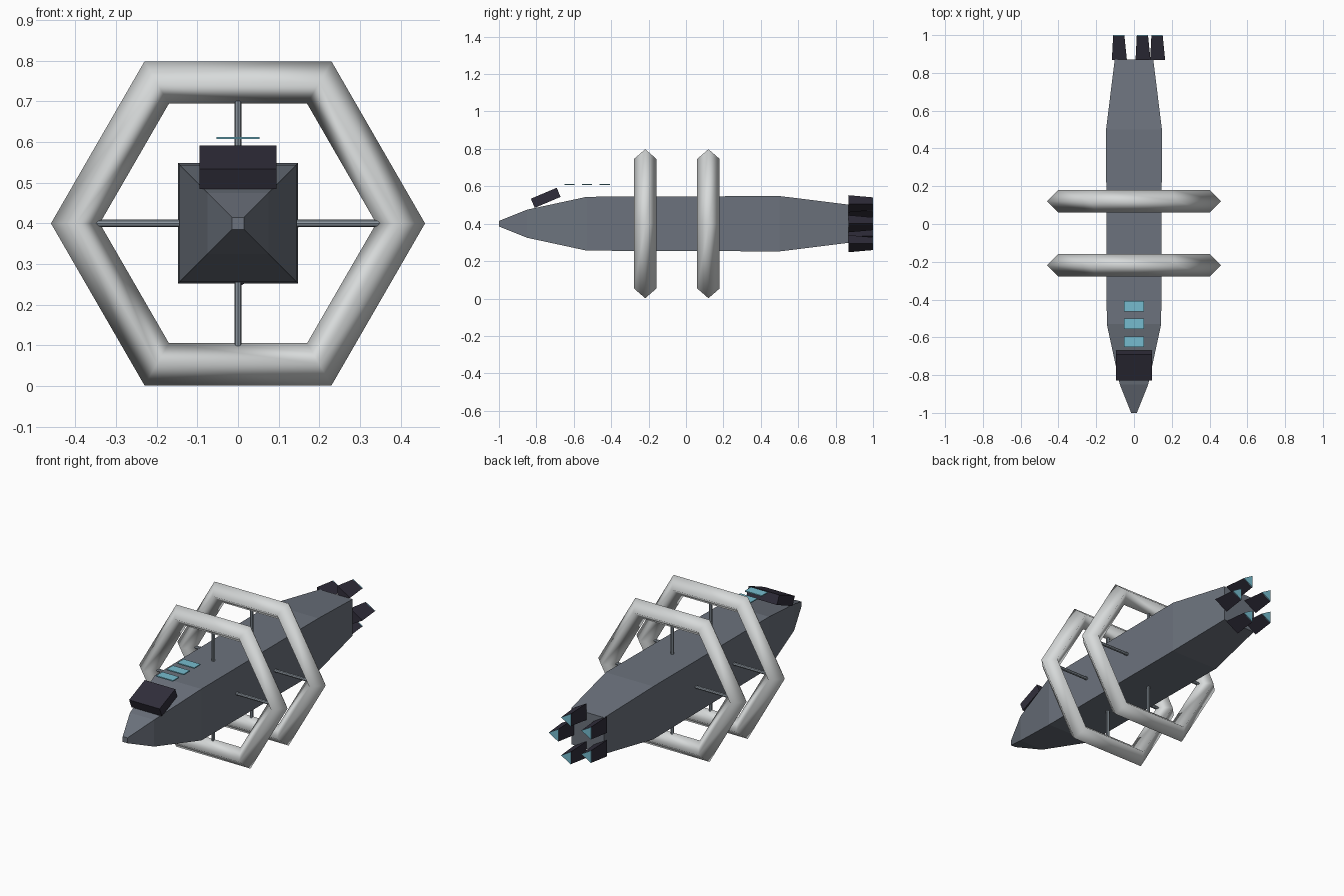
import bpy, bmesh, math
from mathutils import Matrix, Vector

if "Cube" in bpy.data.objects:
    bpy.data.objects.remove(bpy.data.objects["Cube"], do_unlink=True)

AXIS_Z = 0.4


def material(name, rgb):
    m = bpy.data.materials.new(name)
    m.use_nodes = True
    m.diffuse_color = (*rgb, 1)
    m.node_tree.nodes["Principled BSDF"].inputs["Base Color"].default_value = (*rgb, 1)
    return m


hull_grey = material("hull grey", (0.15, 0.17, 0.205))
ring_white = material("ring white", (0.68, 0.70, 0.70))
strut_grey = material("strut grey", (0.26, 0.30, 0.34))
dark_metal = material("dark metal", (0.03, 0.027, 0.043))
glow_cyan = material("glow cyan", (0.18, 0.50, 0.62))


def finish(name, bm, mat, smooth=False):
    bmesh.ops.recalc_face_normals(bm, faces=bm.faces)
    mesh = bpy.data.meshes.new(name)
    bm.to_mesh(mesh)
    bm.free()
    mesh.materials.append(mat)
    for p in mesh.polygons:
        p.use_smooth = smooth
    obj = bpy.data.objects.new(name, mesh)
    bpy.context.collection.objects.link(obj)
    return obj


def loft(name, loops, mat, smooth=False, closed=False):
    """Skin a list of point loops; closed joins the last loop to the first."""
    bm = bmesh.new()
    rows = [[bm.verts.new(p) for p in loop] for loop in loops]
    pairs = list(zip(rows, rows[1:]))
    if closed:
        pairs.append((rows[-1], rows[0]))
    for a, b in pairs:
        for i in range(len(a)):
            j = (i + 1) % len(a)
            bm.faces.new((a[i], a[j], b[j], b[i]))
    if not closed:
        bm.faces.new(rows[0])
        bm.faces.new(rows[-1])
    return finish(name, bm, mat, smooth)


def polygon(cx, y, cz, radius, sides, turn=0.0):
    angles = [turn + math.tau * i / sides for i in range(sides)]
    return [(cx + radius * math.cos(a), y, cz + radius * math.sin(a)) for a in angles]


def box(name, center, size, mat, tilt=0.0):
    bm = bmesh.new()
    bmesh.ops.create_cube(bm, size=1, matrix=Matrix.Translation(center)
                          @ Matrix.Rotation(tilt, 4, "X") @ Matrix.Diagonal((*size, 1)))
    return finish(name, bm, mat)


# Square-section hull tapering to nose and tail
stations = [(-1, 0.015), (-0.85, 0.075), (-0.53, 0.144), (0.5, 0.148), (0.87, 0.102)]
loft("hull", [polygon(0, y, AXIS_Z, half * math.sqrt(2), 4, math.pi / 4)
              for y, half in stations], hull_grey)

# Hexagonal rings with diamond section, each on four struts
for label, y in (("front", -0.218), ("rear", 0.12)):
    loops = []
    for i in range(6):
        a = math.tau * i / 6
        out = Vector((math.cos(a), 0, math.sin(a)))
        mid = Vector((0, y, AXIS_Z)) + out * 0.4
        side = Vector((0, 0.06, 0))
        loops.append([mid + out * 0.06, mid + side, mid - out * 0.06, mid - side])
    loft(label + "_ring", loops, ring_white, smooth=True, closed=True)

    bm = bmesh.new()
    for axis in ("X", "Y"):
        bmesh.ops.create_cone(bm, cap_ends=True, segments=8, radius1=0.009, radius2=0.009,
                              depth=0.7, matrix=Matrix.Translation((0, y, AXIS_Z))
                              @ Matrix.Rotation(math.pi / 2 if axis == "X" else 0, 4, "Y"))
    finish(label + "_struts", bm, strut_grey)

# Tilted cockpit block
box("cockpit", (0, -0.75, 0.5385), (0.189, 0.15, 0.053), dark_metal, tilt=0.4)

# Floating window plates
for i in range(3):
    box(f"window_{i + 1}", (0, -0.623 + 0.094 * i, 0.61), (0.105, 0.055, 0.006), glow_cyan)

# Five three-sided engines in a circle, with glowing ends
for i in range(5):
    a = math.tau * i / 5
    cx, cz = 0.112 * math.cos(a), AXIS_Z + 0.112 * math.sin(a)
    loft(f"engine_{i + 1}", [polygon(cx, 0.868, cz, 0.053, 3),
                             polygon(cx, 0.996, cz, 0.04, 3)], dark_metal)
    loft(f"engine_glow_{i + 1}", [polygon(cx, 0.995, cz, 0.04, 3),
                                  polygon(cx, 1.0, cz, 0.04, 3)], glow_cyan)
